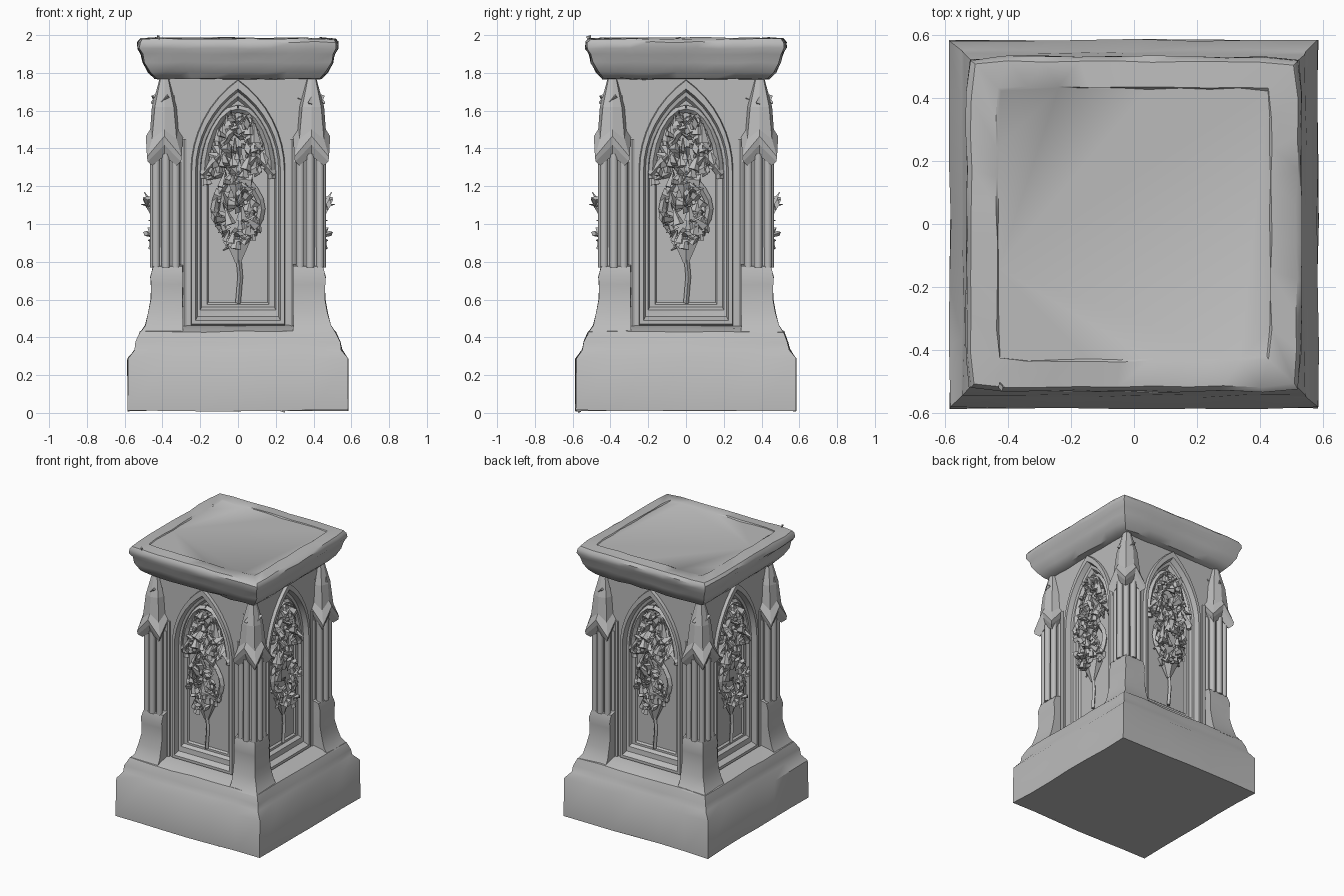
import bpy, bmesh, math, random
from mathutils import Matrix, Vector

random.seed(7)
cube = bpy.data.objects.get("Cube")
if cube:
    bpy.data.objects.remove(cube)

stone = bpy.data.materials.new("grey stone")
stone.use_nodes = True
GREY = (0.5, 0.5, 0.5, 1)
stone.diffuse_color = GREY
stone.node_tree.nodes["Principled BSDF"].inputs["Base Color"].default_value = GREY


def make_mesh(name, bm, smooth=None):
    mesh = bpy.data.meshes.new(name)
    bm.to_mesh(mesh)
    bm.free()
    mesh.materials.append(stone)
    if smooth:
        for p in mesh.polygons:
            p.use_smooth = True
        mesh.set_sharp_from_angle(angle=math.radians(smooth))
    return mesh


def place(name, mesh, turn=0):
    ob = bpy.data.objects.new(name, mesh)
    ob.rotation_euler.z = turn * math.pi / 2
    bpy.context.collection.objects.link(ob)
    return ob


def bridge(bm, a, b):
    for i in range(len(a)):
        j = (i + 1) % len(a)
        bm.faces.new((a[i], a[j], b[j], b[i]))


def square_lathe(bm, profile, inner=None, cuts=1, wear=0.0, blunt=1.0):
    """Sweep (reach, height) pairs round a square; an inner edge shifts it to a corner."""
    rings = []
    for reach, z in profile:
        half, mid = (reach, 0) if inner is None else ((reach - inner) / 2, (reach + inner) / 2)
        ring = []
        for side in range(4):
            turn = Matrix.Rotation(side * math.pi / 2, 3, 'Z')
            for k in range(cuts):
                p = turn @ Vector((half * (2 * k / cuts - 1), -half, z))
                if k == 0:
                    p.xy *= blunt
                p += Vector([random.uniform(-wear, wear) for _ in range(3)])
                ring.append(bm.verts.new(p + Vector((mid, -mid, 0))))
        rings.append(ring)
    for low, high in zip(rings, rings[1:]):
        bridge(bm, low, high)
    bm.faces.new(rings[0][::-1])
    bm.faces.new(rings[-1])


def shard(bm, at, size, sides=4):
    """A faceted sliver of carved stone, pointing in a random direction."""
    spin = Matrix.Rotation(random.uniform(0, 6.3), 4, Vector([random.gauss(0, 1) for _ in range(3)]))
    bmesh.ops.create_cone(bm, cap_ends=True, segments=sides, radius1=size * 0.7, radius2=size * 0.1,
                          depth=size * 2,
                          matrix=Matrix.Translation(at) @ spin @ Matrix.Diagonal((1, 0.5, 1, 1)))


def tube(bm, path, radius):
    """A square-section rib along a path lying in a plane facing the front."""
    rings = []
    for i, p in enumerate(path):
        ahead = (path[min(i + 1, len(path) - 1)] - path[max(i - 1, 0)]).normalized()
        across = ahead.cross(Vector((0, 1, 0))) * radius
        depth = Vector((0, radius, 0))
        rings.append([bm.verts.new(p + o) for o in (across, depth, -across, -depth)])
    for a, b in zip(rings, rings[1:]):
        bridge(bm, a, b)
    bm.faces.new(rings[0])
    bm.faces.new(rings[-1])


STEPS = 8


def arch(width, base, spring, apex):
    """Pointed arch outline: left foot, up, over the point, down to the right foot."""
    rise = apex - spring
    radius = (width * width + rise * rise) / (2 * width)
    end = math.atan2(rise, radius - width)
    half = []
    for i in range(STEPS + 1):
        t = end * i / STEPS
        half.append((width - radius + radius * math.cos(t), spring + radius * math.sin(t)))
    left = [(-width, base)] + [(-x, z) for x, z in half]
    return left + [(x, z) for x, z in half[-2::-1]] + [(width, base)]


# Moulded base
bm = bmesh.new()
square_lathe(bm, [(0.583, 0.012), (0.583, 0.285), (0.548, 0.335), (0.54, 0.375),
                  (0.517, 0.43), (0.47, 0.448), (0.38, 0.465)], cuts=6, wear=0.004)
shard(bm, Vector((0.24, -0.565, 0.03)), 0.025)
bmesh.ops.recalc_face_normals(bm, faces=bm.faces)
place("base", make_mesh("base", bm, 40))

# Hollowed cap with blunted corners and a shallow square field on top
bm = bmesh.new()
square_lathe(bm, [(0.38, 1.765), (0.44, 1.77), (0.475, 1.805), (0.503, 1.855), (0.512, 1.90),
                  (0.531, 1.93), (0.53, 1.963), (0.515, 1.98), (0.435, 1.986), (0.43, 1.98)],
             cuts=9, wear=0.004, blunt=0.982)
shard(bm, Vector((-0.42, -0.51, 1.975)), 0.022)
bmesh.ops.recalc_face_normals(bm, faces=bm.faces)
place("cap", make_mesh("cap", bm, 40))

# Wall with a stepped pointed niche
WALL, TOP, FACE, PANEL = 0.395, 1.79, -0.395, -0.34
bm = bmesh.new()
outline = arch(0.25, 0.46, 1.28, 1.765)
frame = []
for i, (x, z) in enumerate(outline):
    edge = min(i, len(outline) - 1 - i)
    fx = x / 0.25 * WALL if edge != 2 else math.copysign(WALL, x)
    fz = 0.42 if edge == 0 else z if edge == 1 else TOP
    frame.append(bm.verts.new((fx, FACE, fz)))
previous = frame
for width, base, apex, y in [(0.25, 0.46, 1.765, FACE), (0.245, 0.47, 1.76, FACE - 0.022),
                             (0.225, 0.49, 1.715, FACE - 0.022), (0.215, 0.51, 1.70, -0.38),
                             (0.20, 0.545, 1.675, -0.375), (0.192, 0.56, 1.655, -0.352),
                             (0.165, 0.575, 1.63, -0.352), (0.157, 0.585, 1.615, PANEL)]:
    loop = [bm.verts.new((x, y, z)) for x, z in arch(width, base, 1.28, apex)]
    bridge(bm, previous, loop)
    previous = loop
bm.faces.new(previous)
bmesh.ops.recalc_face_normals(bm, faces=bm.faces)
if sum(f.normal.y * f.calc_area() for f in bm.faces) > 0:
    bmesh.ops.reverse_faces(bm, faces=bm.faces)
wall = make_mesh("niche_wall", bm, 25)

# Carved tracery: ribs, crossing foliage, bulging bud and stem
bm = bmesh.new()
DEPTH = -0.365
for side in (-1, 1):
    for width, low, high in [(0.18, 1.24, 1.61), (0.10, 1.27, 1.50)]:
        tube(bm, [Vector((side * width * math.cos(t * math.pi / 12), DEPTH,
                          low + (high - low) * math.sin(t * math.pi / 12))) for t in range(7)], 0.02)
    tube(bm, [Vector((side * 0.125 * math.sin(t * math.pi / 8), DEPTH, 0.88 + 0.05 * t))
              for t in range(9)], 0.02)
    tube(bm, [Vector((side * 0.19, DEPTH, 1.26)), Vector((side * 0.10, DEPTH, 1.36)),
              Vector((0, DEPTH, 1.26))], 0.025)
tube(bm, [Vector((0, DEPTH, 0.86)), Vector((0.012, DEPTH, 0.72)), Vector((0, DEPTH, 0.58))], 0.014)
# Leaves filling the arch head
for i in range(65):
    z = random.uniform(1.24, 1.58)
    reach = 0.17 * math.sqrt((1.62 - z) / 0.38)
    shard(bm, Vector((random.uniform(-reach, reach), DEPTH + random.uniform(-0.025, 0.01), z)),
          random.uniform(0.035, 0.055))
# Leaves wrapped round the bud, standing out furthest along its middle
for i in range(65):
    z = random.uniform(0.88, 1.25)
    fullness = math.sin(math.pi * (z - 0.82) / 0.46)
    angle = random.uniform(0, math.pi)
    shard(bm, Vector((0.105 * fullness * math.cos(angle),
                      DEPTH + 0.01 - 0.085 * fullness * math.sin(angle), z)), random.uniform(0.03, 0.05))
for z, y in [(1.12, -0.475), (0.925, -0.455)]:
    for k in range(5):
        shard(bm, Vector((random.uniform(-0.03, 0.03), y, z + random.uniform(-0.025, 0.025))), 0.042)
bmesh.ops.create_cone(bm, segments=6, radius1=0.015, radius2=0.085, depth=0.14, cap_ends=True,
                      matrix=Matrix.Translation((0, DEPTH, 0.86)) @ Matrix.Diagonal((1, 0.6, 1, 1)))
bmesh.ops.recalc_face_normals(bm, faces=bm.faces)
tracery = make_mesh("tracery", bm)

# Corner buttress foot, flaring outwards only
bm = bmesh.new()
square_lathe(bm, [(0.52, 0.42), (0.492, 0.465), (0.475, 0.53), (0.462, 0.60), (0.46, 0.68),
                  (0.464, 0.72), (0.45, 0.775), (0.42, 0.785)], inner=0.292, cuts=2, wear=0.002)
bmesh.ops.recalc_face_normals(bm, faces=bm.faces)
foot = make_mesh("buttress_foot", bm, 30)

# Clustered shafts, with the corner columns set back
C = 0.382
bm = bmesh.new()
square_lathe(bm, [(C + 0.058, 0.77), (C + 0.055, 1.36)], inner=C - 0.058)
for i in range(-1, 2):
    for j in range(-1, 2):
        if i or j:
            radius, out = (0.022, 0.052) if i and j else (0.022, 0.063)
            bmesh.ops.create_cone(bm, segments=8, radius1=radius, radius2=radius, depth=0.6, cap_ends=True,
                                  matrix=Matrix.Translation((C + i * out, j * out - C, 1.07)))
bmesh.ops.recalc_face_normals(bm, faces=bm.faces)
shafts = make_mesh("corner_shafts", bm, 50)

# Gabled pinnacle: four small gables under a tall spire
bm = bmesh.new()
P = 0.39
rings = []
for corner, mid, z_corner, z_mid in [(0.065, 0.065, 1.31, 1.36), (0.088, 0.085, 1.33, 1.42),
                                     (0.092, 0.098, 1.355, 1.465), (0.065, 0.075, 1.45, 1.50),
                                     (0.05, 0.066, 1.62, 1.62), (0.02, 0.025, 1.77, 1.77)]:
    ring = []
    for k in range(8):
        r, z = (mid, z_mid) if k % 2 else (corner * math.sqrt(2), z_corner)
        a = math.radians(45 + 45 * k)
        ring.append(bm.verts.new((P + r * math.cos(a), -P + r * math.sin(a), z)))
    rings.append(ring)
for low, high in zip(rings, rings[1:]):
    bridge(bm, low, high)
bm.faces.new(rings[0][::-1])
bm.faces.new(rings[-1])
# Crockets low on the spire
for a in range(4):
    way = Vector((math.cos(a * math.pi / 2), math.sin(a * math.pi / 2), 0))
    shard(bm, Vector((P, -P, 1.66)) + way * 0.05, 0.028)
bmesh.ops.recalc_face_normals(bm, faces=bm.faces)
pinnacle = make_mesh("pinnacle", bm)

# Thin upright moulding between niche and corner
bm = bmesh.new()
for side in (-1, 1):
    bmesh.ops.create_cone(bm, segments=6, radius1=0.014, radius2=0.014, depth=1.0, cap_ends=True,
                          matrix=Matrix.Translation((side * 0.285, FACE, 0.95)))
moulding = make_mesh("upright_moulding", bm, 40)

SIDES = ["front", "left", "back", "right"]
CORNERS = ["front_left", "back_left", "back_right", "front_right"]
for k in range(4):
    for part, mesh in [("niche_wall", wall), ("tracery", tracery), ("upright_moulding", moulding)]:
        place(SIDES[k] + "_" + part, mesh, k)
    for part, mesh in [("buttress_foot", foot), ("shafts", shafts), ("pinnacle", pinnacle)]:
        place(CORNERS[k] + "_" + part, mesh, k)
